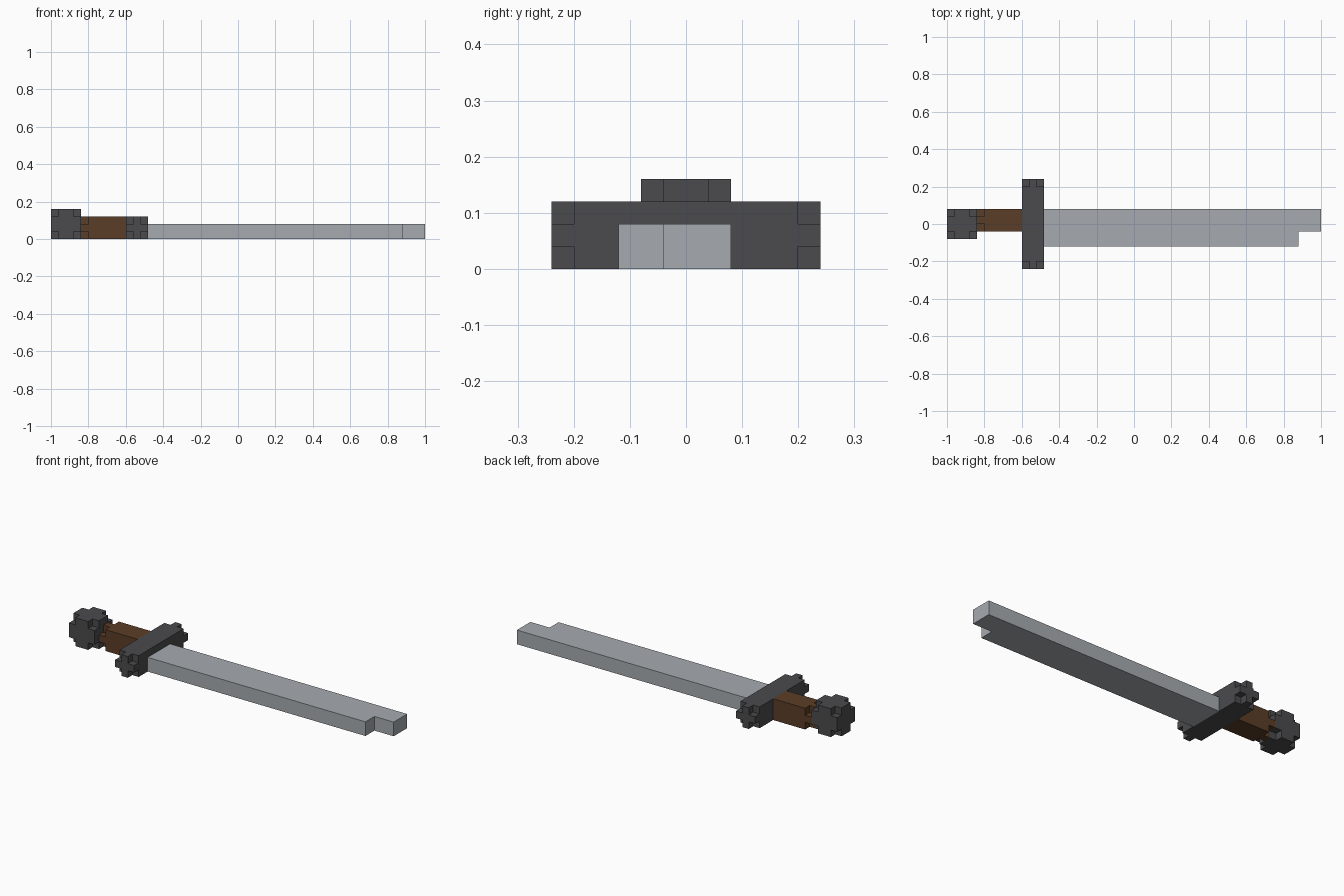
import bpy
import bmesh
from itertools import product

default_cube = bpy.data.objects.get("Cube")
if default_cube:
    bpy.data.objects.remove(default_cube, do_unlink=True)

UNIT = 0.04  # edge of one block


def make_material(name, rgb):
    mat = bpy.data.materials.new(name)
    mat.use_nodes = True
    colour = (*rgb, 1.0)
    mat.diffuse_color = colour
    mat.node_tree.nodes["Principled BSDF"].inputs["Base Color"].default_value = colour
    return mat


def finish(name, bm, mat):
    bmesh.ops.remove_doubles(bm, verts=bm.verts, dist=0.0001)
    bmesh.ops.dissolve_limit(bm, angle_limit=0.01, verts=bm.verts, edges=bm.edges)
    bmesh.ops.recalc_face_normals(bm, faces=bm.faces)
    mesh = bpy.data.meshes.new(name)
    bm.to_mesh(mesh)
    bm.free()
    mesh.materials.append(mat)
    obj = bpy.data.objects.new(name, mesh)
    bpy.context.collection.objects.link(obj)
    return obj


def notched_box(name, low, high, mat, ends=(0, 2)):
    """Box with one block missing from each corner at the given x ends."""
    cuts = [(a, a + UNIT, b - UNIT, b) for a, b in zip(low, high)]
    cells = {c for c in product(range(3), repeat=3)
             if not (c[0] in ends and c[1] != 1 and c[2] != 1)}
    bm = bmesh.new()
    for cell in cells:
        for axis, side in product(range(3), (0, 1)):
            neighbour = list(cell)
            neighbour[axis] += 2 * side - 1
            if tuple(neighbour) in cells:
                continue
            corners = []
            for du, dv in ((0, 0), (1, 0), (1, 1), (0, 1)):
                index = list(cell)
                index[axis] += side
                index[(axis + 1) % 3] += du
                index[(axis + 2) % 3] += dv
                corners.append(bm.verts.new([cuts[k][index[k]] for k in range(3)]))
            bm.faces.new(corners)
    return finish(name, bm, mat)


def extruded_outline(name, outline, height, mat):
    bm = bmesh.new()
    face = bm.faces.new([bm.verts.new((x, y, 0)) for x, y in outline])
    top = bmesh.ops.extrude_face_region(bm, geom=[face])["geom"]
    moved = [v for v in top if isinstance(v, bmesh.types.BMVert)]
    bmesh.ops.translate(bm, verts=moved, vec=(0, 0, height))
    return finish(name, bm, mat)


steel = make_material("pale steel", (0.38, 0.41, 0.44))
iron = make_material("dark iron", (0.07, 0.07, 0.075))
leather = make_material("brown leather", (0.105, 0.048, 0.02))

# Hilt
notched_box("pommel", (-1, -0.08, 0), (-0.84, 0.08, 0.16), iron)
notched_box("grip", (-0.84, -0.04, 0), (-0.6, 0.08, 0.12), leather, ends=(0,))
notched_box("crossguard", (-0.6, -0.24, 0), (-0.48, 0.24, 0.12), iron)

# Blade with a stepped tip
extruded_outline("blade", [(-0.48, -0.12), (0.88, -0.12), (0.88, -0.04),
                           (1, -0.04), (1, 0.08), (-0.48, 0.08)], 0.08, steel)
